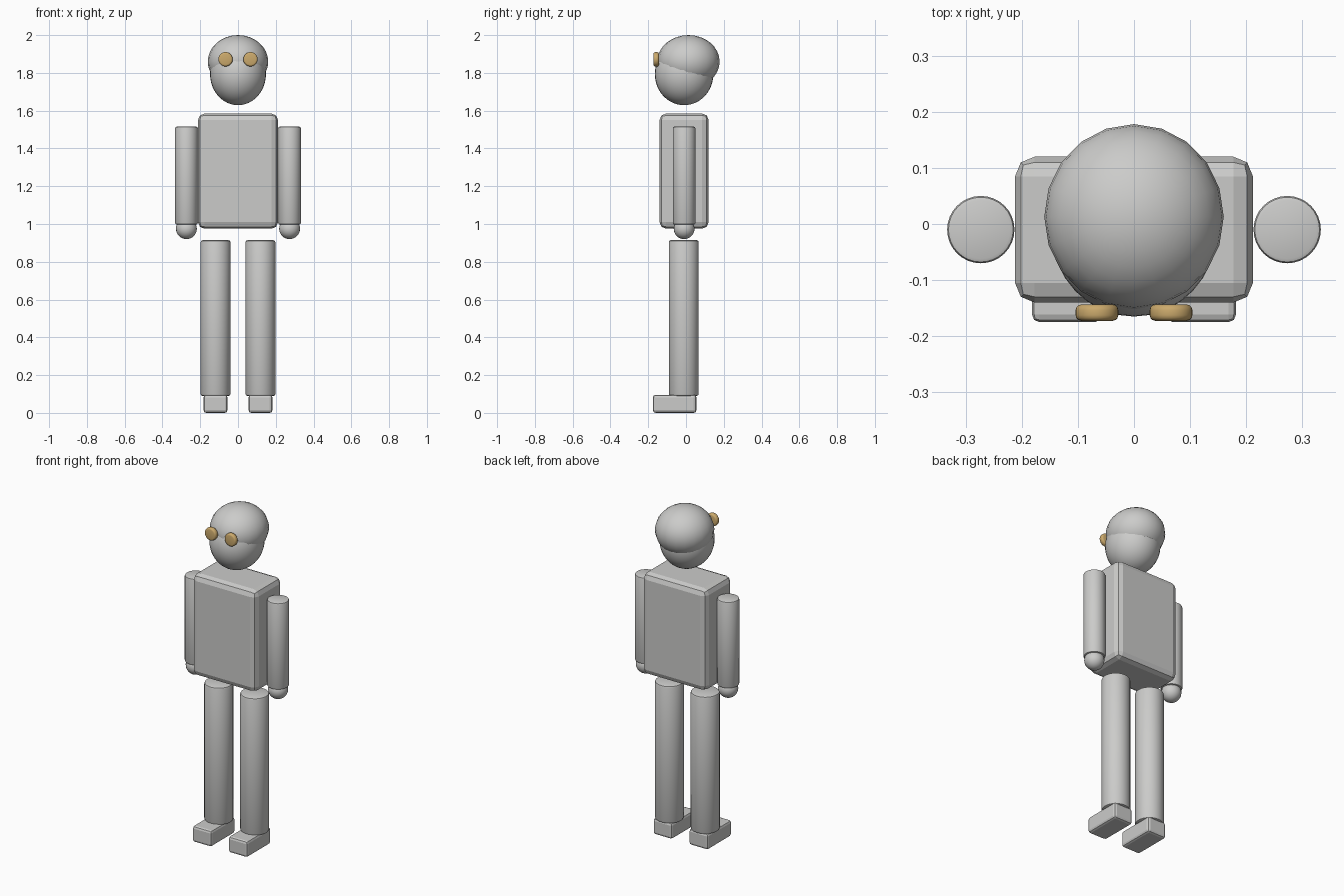
import bpy

cube = bpy.data.objects.get("Cube")
if cube:
    bpy.data.objects.remove(cube, do_unlink=True)


def material(name, rgb):
    m = bpy.data.materials.new(name)
    m.use_nodes = True
    colour = (*rgb, 1)
    m.diffuse_color = colour
    m.node_tree.nodes["Principled BSDF"].inputs["Base Color"].default_value = colour
    return m


GREY = material("light grey", (0.6, 0.6, 0.59))
GOLD = material("gold", (0.6, 0.4, 0.15))


def finish(name, mat, bevel=0, segments=2, smooth=True):
    """Name and colour the active object, round its edges and shade it."""
    ob = bpy.context.object
    ob.name = name
    ob.data.materials.append(mat)
    bpy.ops.object.transform_apply(location=False, rotation=True, scale=True)
    if bevel:
        mod = ob.modifiers.new("rounded edges", 'BEVEL')
        mod.width = bevel
        mod.segments = segments
        mod.limit_method = 'ANGLE'
        mod.angle_limit = 0.8
        bpy.ops.object.modifier_apply(modifier=mod.name)
    if smooth:
        bpy.ops.object.shade_smooth_by_angle(angle=0.6)
    return ob


def box(name, centre, size, bevel, segments=2):
    bpy.ops.mesh.primitive_cube_add(size=1, location=centre)
    bpy.context.object.scale = size
    return finish(name, GREY, bevel, segments, smooth=False)


def ball(name, centre, radii, segments=20, rings=16):
    bpy.ops.mesh.primitive_uv_sphere_add(segments=segments, ring_count=rings, radius=1, location=centre)
    bpy.context.object.scale = radii
    return finish(name, GREY)


def rod(name, centre, radius, length, bevel, mat=GREY, tilt=0, segments=2):
    bpy.ops.mesh.primitive_cylinder_add(vertices=32, radius=radius, depth=length,
                                        location=centre, rotation=(tilt, 0, 0))
    return finish(name, mat, bevel, segments)


# Head: wide cranium set slightly behind a longer face
ball("cranium", (0, 0.013, 1.86), (0.16, 0.165, 0.14))
ball("face", (0, -0.01, 1.794), (0.148, 0.155, 0.165), 32, 24)

# Body
box("torso", (0, -0.01, 1.28), (0.424, 0.26, 0.61), 0.035)

# Paired parts
for side, s in (("left", 1), ("right", -1)):
    rod(side + "_eye", (s * 0.066, -0.158, 1.872), 0.038, 0.029, 0.01, GOLD, 1.5708, 3)
    rod(side + "_arm", (s * 0.273, -0.01, 1.256), 0.06, 0.518, 0.008)
    ball(side + "_hand", (s * 0.273, -0.01, 0.975), (0.055, 0.055, 0.055), 24)
    rod(side + "_leg", (s * 0.119, -0.012, 0.502), 0.079, 0.824, 0.01)
    box(side + "_foot", (s * 0.119, -0.06, 0.048), (0.126, 0.23, 0.096), 0.014)
